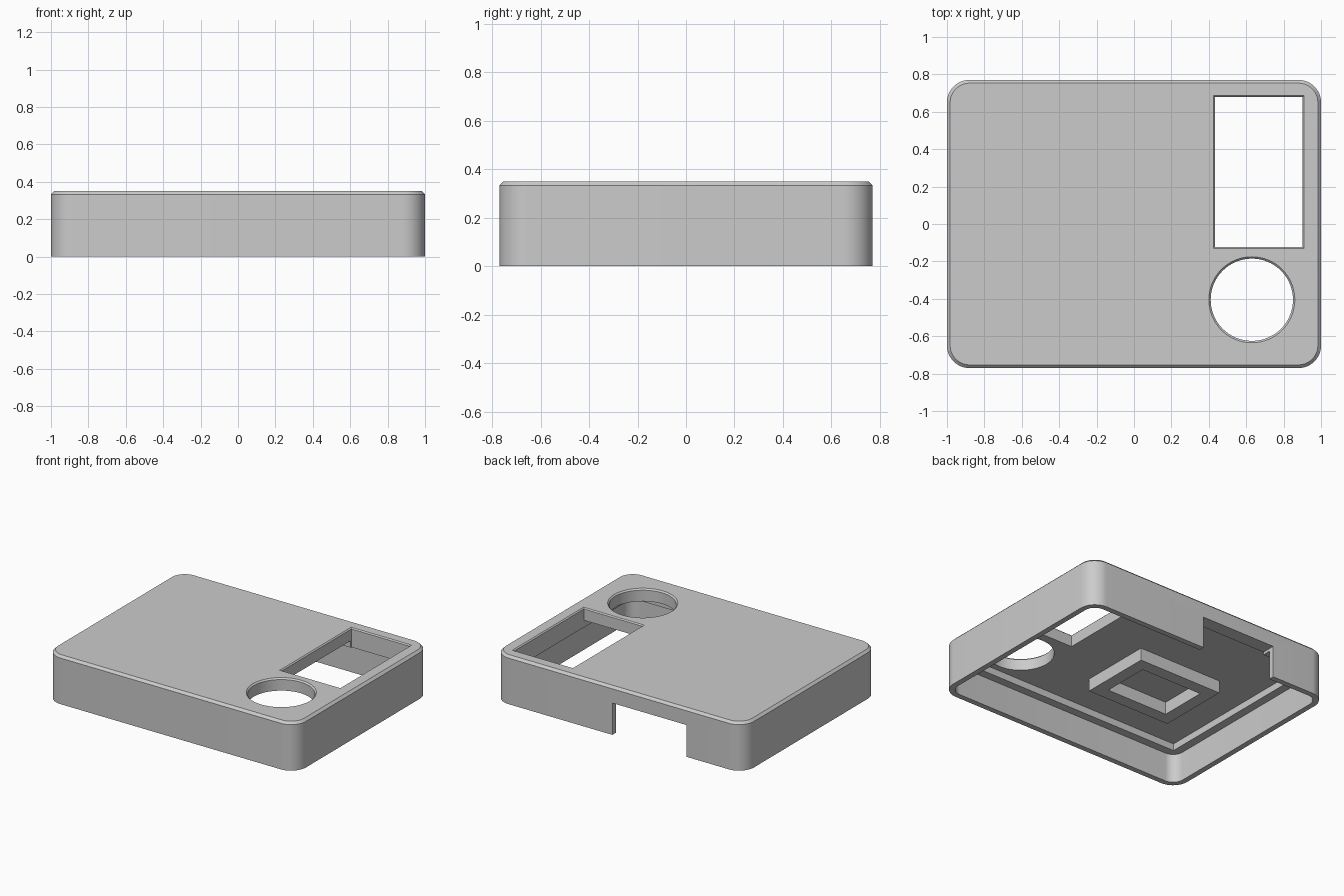
import bpy, bmesh
from math import cos, sin, pi

if "Cube" in bpy.data.objects:
    bpy.data.objects.remove(bpy.data.objects["Cube"])

grey = bpy.data.materials.new("plain grey")
grey.use_nodes = True
grey.diffuse_color = (0.6, 0.6, 0.6, 1)
grey.node_tree.nodes["Principled BSDF"].inputs["Base Color"].default_value = grey.diffuse_color


def outline(hx, hy, r, steps):
    """Rectangle with rounded corners; r = 0 gives sharp ones."""
    if r == 0:
        return [(hx, hy), (-hx, hy), (-hx, -hy), (hx, -hy)]
    pts = []
    for k, (sx, sy) in enumerate([(1, 1), (-1, 1), (-1, -1), (1, -1)]):
        for i in range(steps + 1):
            a = pi / 2 * (k + i / steps)
            pts.append((sx * (hx - r) + r * cos(a), sy * (hy - r) + r * sin(a)))
    return pts


def loft(name, sections, centre=(0, 0), steps=12):
    """Closed solid through stacked outlines: (half x, half y, radius, z)."""
    bm = bmesh.new()
    rings = [[bm.verts.new((centre[0] + x, centre[1] + y, z))
              for x, y in outline(hx, hy, r, steps)] for hx, hy, r, z in sections]
    for low, high in zip(rings, rings[1:]):
        for i in range(len(low)):
            j = (i + 1) % len(low)
            bm.faces.new((low[i], low[j], high[j], high[i]))
    bm.faces.new(rings[0][::-1])
    bm.faces.new(rings[-1])
    bmesh.ops.remove_doubles(bm, verts=bm.verts, dist=1e-5)
    bmesh.ops.recalc_face_normals(bm, faces=bm.faces)
    mesh = bpy.data.meshes.new(name)
    bm.to_mesh(mesh)
    bm.free()
    mesh.materials.append(grey)
    obj = bpy.data.objects.new(name, mesh)
    bpy.context.collection.objects.link(obj)
    return obj


def block(name, x0, x1, y0, y1, z0, z1, flare=0.0, bevel_z=None):
    """Box, optionally flared above bevel_z."""
    hx, hy = (x1 - x0) / 2, (y1 - y0) / 2
    sections = [(hx, hy, 0, z0)]
    if flare:
        sections.append((hx, hy, 0, bevel_z))
    sections.append((hx + flare, hy + flare, 0, z1))
    return loft(name, sections, ((x0 + x1) / 2, (y0 + y1) / 2))


def carve(target, cutters):
    """Subtract each cutter, then remove it."""
    bpy.context.view_layer.objects.active = target
    for cutter in cutters:
        cutter.hide_render = True
        mod = target.modifiers.new("cut", 'BOOLEAN')
        mod.operation, mod.solver, mod.object = 'DIFFERENCE', 'EXACT', cutter
        bpy.ops.object.modifier_apply(modifier=mod.name)
        bpy.data.objects.remove(cutter)


def smooth(obj):
    bpy.ops.object.select_all(action='DESELECT')
    obj.select_set(True)
    bpy.context.view_layer.objects.active = obj
    bpy.ops.object.shade_smooth_by_angle(angle=pi / 6)


# Cover: rounded shell with a chamfered top edge
W, D, H = 1.0, 0.77, 0.35
CEILING = 0.26
cover = loft("cover", [(W, D, 0.12, 0), (W, D, 0.12, H - 0.017),
                       (W - 0.017, D - 0.017, 0.103, H)])

# Hollow: wide lower cavity, narrower square one above the ledge
lower_cavity = loft("lower_cavity", [(W - 0.04, D - 0.04, 0.08, -0.1),
                                     (W - 0.04, D - 0.04, 0.08, 0.21)])
upper_cavity = block("upper_cavity", -0.9, 0.9, -0.67, 0.67, 0.1, CEILING)

# Openings: back notch, top window and round hole with small chamfers
notch = block("notch", -0.545, 0.05, 0.6, 0.9, -0.1, 0.23)
window = block("window", 0.433, 0.902, -0.122, 0.678, 0.15, H + 0.01, 0.018, H - 0.008)
R = 0.22
round_hole = loft("round_hole", [(R, R, R, 0.15), (R, R, R, H - 0.01),
                                 (R + 0.02, R + 0.02, R + 0.02, H + 0.01)],
                  (0.63, -0.405), 16)
carve(cover, [lower_cavity, upper_cavity, notch, window, round_hole])
smooth(cover)

# Square retaining frame under the ceiling
frame = block("inner_frame", -0.6, 0.07, -0.375, 0.155, 0.17, CEILING + 0.02)
carve(frame, [block("frame_opening", -0.51, -0.02, -0.285, 0.065, 0.1, 0.4)])
